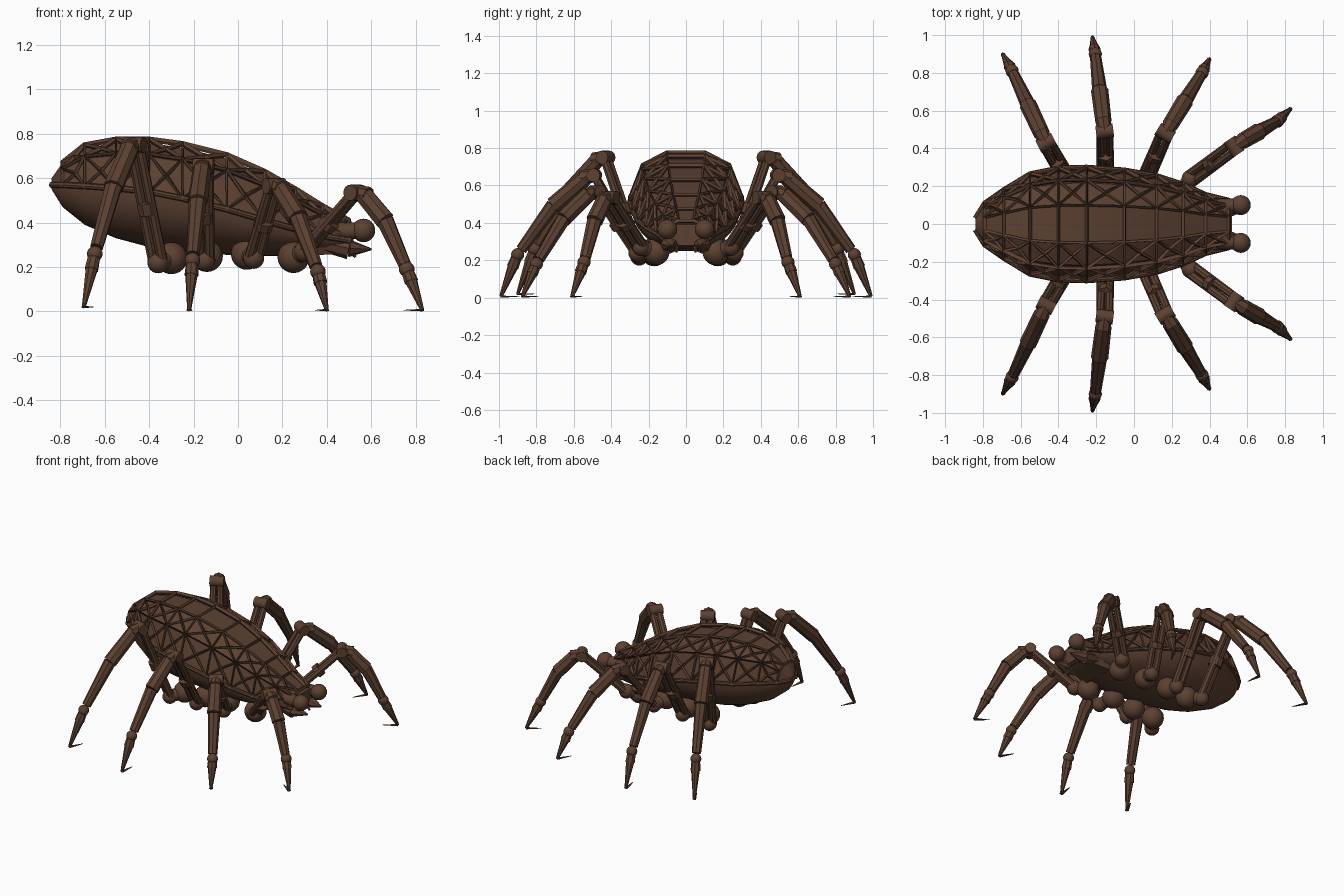
import bpy, bmesh, math
from mathutils import Vector, Matrix

if "Cube" in bpy.data.objects:
    bpy.data.objects.remove(bpy.data.objects["Cube"])

BROWN = bpy.data.materials.new("dark brown")
BROWN.diffuse_color = (0.107, 0.052, 0.031, 1)
BROWN.use_nodes = True
BROWN.node_tree.nodes["Principled BSDF"].inputs["Base Color"].default_value = BROWN.diffuse_color


def finish(bm, name, smooth=None):
    """Turn a bmesh into a named object; smooth is the sharp-edge angle."""
    bmesh.ops.recalc_face_normals(bm, faces=bm.faces)
    me = bpy.data.meshes.new(name)
    bm.to_mesh(me)
    bm.free()
    me.materials.append(BROWN)
    ob = bpy.data.objects.new(name, me)
    bpy.context.collection.objects.link(ob)
    if smooth:
        bpy.ops.object.select_all(action='DESELECT')
        ob.select_set(True)
        bpy.context.view_layer.objects.active = ob
        bpy.ops.object.shade_smooth_by_angle(angle=math.radians(smooth))
    return ob


def rod(bm, a, b, r1, r2, sides=10, up=(0, 0, 1), flat=1.0):
    """Tapered rod from a to b; flat squashes it across one direction."""
    a, b = Vector(a), Vector(b)
    d = (b - a).normalized()
    x = Vector(up).cross(d).normalized()
    rot = Matrix((x, d.cross(x), d)).transposed().to_4x4()
    m = Matrix.Translation((a + b) / 2) @ rot @ Matrix.Diagonal((1, flat, 1, 1))
    if sides == 4:
        m = m @ Matrix.Rotation(math.pi / 4, 4, 'Z')
    bmesh.ops.create_cone(bm, cap_ends=True, segments=sides, radius1=r1, radius2=r2,
                          depth=(b - a).length, matrix=m)


def ball(bm, p, r, scale=(1, 1, 1)):
    bmesh.ops.create_uvsphere(bm, u_segments=20, v_segments=12, radius=r,
                              matrix=Matrix.Translation(p) @ Matrix.Diagonal((*scale, 1)))


def loft(bm, rings, caps=True, closed=False):
    vs = [[bm.verts.new(p) for p in r] for r in rings]
    n = len(vs[0])
    out = []
    for a, b in zip(vs, vs[1:]):
        for i in range(n if closed else n - 1):
            j = (i + 1) % n
            out.append((i, bm.faces.new((a[i], a[j], b[j], b[i]))))
    if caps:
        bm.faces.new(vs[0])
        bm.faces.new(vs[-1])
    return out


# body stations: x, half width, top z, rim z, bottom z
BODY = [(-.84, .03, .60, .57, .55), (-.79, .11, .67, .57, .47), (-.69, .18, .75, .565, .39),
        (-.55, .265, .775, .555, .33), (-.40, .295, .775, .54, .29), (-.25, .30, .755, .51, .27),
        (-.05, .285, .705, .46, .255), (.12, .255, .63, .41, .25), (.26, .21, .55, .37, .25),
        (.38, .155, .475, .34, .26), (.50, .125, .41, .32, .27)]


def upper(st, k=1.0):
    x, w, zt, zr, _ = st
    half = [(1, 0), (.78, .72), (.34, 1)]
    pts = half + [(-y, z) for y, z in reversed(half)]
    return [(x, y * w * k, zr + z * (zt - zr) * k) for y, z in pts]


def lower(st):
    x, w, _, zr, zb = st
    return [(x, w * math.cos(t), zr - (zr - zb) * math.sin(t))
            for t in (math.pi * i / 16 for i in range(17))]


# inner upper shell behind the lattice
bm = bmesh.new()
loft(bm, [upper(s, 1.0 if i < 2 else .93) for i, s in enumerate(BODY)], closed=True)
finish(bm, "upper_shell", 20)

# smooth belly hull
bm = bmesh.new()
loft(bm, [lower(s) for s in BODY], closed=True)
finish(bm, "belly_hull", 50)

# lattice: plain panels on the top row, crossed panels on the sides
bm = bmesh.new()
faces = loft(bm, [upper(s) for s in BODY[1:]], caps=False)
bmesh.ops.poke(bm, faces=[f for i, f in faces if i != 2])
lat = finish(bm, "truss_lattice")
wire = lat.modifiers.new("struts", 'WIREFRAME')
wire.thickness = .026
wire.use_even_offset = False
wire.use_boundary = True

# rim rail along the seam
bm = bmesh.new()
for s in (1, -1):
    for a, b in zip(BODY, BODY[1:]):
        rod(bm, (a[0], s * a[1], a[3]), (b[0], s * b[1], b[3]), .014, .014, 8)
        ball(bm, (b[0], s * b[1], b[3]), .0145)
finish(bm, "rim_rail", 40)

# head block with eyes, jaw plates and fangs
bm = bmesh.new()
loft(bm, [[(x, y * w, z) for y, z in ((1, zm), (.7, zt), (-.7, zt), (-1, zm), (-.7, zb), (.7, zb))]
          for x, w, zt, zm, zb in ((.30, .16, .46, .36, .25), (.46, .135, .41, .34, .26),
                                   (.52, .10, .39, .33, .28))], closed=True)
finish(bm, "head")
for s, side in ((1, "left"), (-1, "right")):
    bm = bmesh.new()
    ball(bm, (.565, s * .10, .365), .053)
    rod(bm, (.44, s * .09, .36), (.55, s * .10, .365), .045, .035, 14)
    finish(bm, side + "_eye", 40)
    bm = bmesh.new()
    rod(bm, (.40, s * .085, .305), (.50, s * .085, .285), .04, .05, 8)
    rod(bm, (.50, s * .085, .285), (.60, s * .075, .28), .05, .006, 8, flat=.8)
    rod(bm, (.48, s * .05, .30), (.53, s * .05, .245), .018, .006, 6)
    finish(bm, side + "_jaw")

# legs: hip ball, femur foot, knee, ankle, tip
LEGS = [("front", (.25, .16, .245), (.30, .24, .27), (.53, .41, .535), (.76, .545, .19), (.83, .61, .006)),
        ("mid_front", (.04, .16, .26), (.07, .26, .24), (.165, .48, .565), (.36, .80, .18), (.40, .875, .006)),
        ("mid_back", (-.14, .17, .25), (-.15, .25, .23), (-.155, .49, .655), (-.205, .90, .23), (-.22, .99, .006)),
        ("back", (-.30, .17, .24), (-.36, .25, .22), (-.465, .43, .75), (-.645, .81, .26), (-.695, .90, .02))]

for name, *pts in LEGS:
    for s, side in ((1, "left"), (-1, "right")):
        hip, foot, knee, ankle, tip = [Vector((p[0], s * p[1], p[2])) for p in pts]
        out = Vector((tip.x - knee.x, tip.y - knee.y, 0)).normalized()
        axis = out.cross(Vector((0, 0, 1)))
        bm = bmesh.new()
        # hip
        ball(bm, hip, .072)
        rod(bm, hip, foot, .045, .04, 12)
        ball(bm, foot, .048)
        # twin-rod femur with a collar
        for k in (-1, 1):
            o = axis * (.023 * k)
            rod(bm, foot + o, knee + o, .024, .022, 8)
        rod(bm, foot.lerp(knee, .42), foot.lerp(knee, .52), .045, .045, 8, up=out)
        # knee hinge
        rod(bm, knee - axis * .046, knee + axis * .046, .036, .036, 16, up=out)
        # bent tibia
        mid = knee.lerp(ankle, .45) + out * .035 + Vector((0, 0, .03))
        start = knee + out * .07 - Vector((0, 0, .015))
        rod(bm, knee, start, .036, .042, 8, up=axis)
        rod(bm, start - out * .02, mid, .043, .046, 8, up=axis)
        rod(bm, mid, mid.lerp(ankle, .9), .040, .030, 8, up=axis)
        # ankle, claw and inward toe
        ball(bm, ankle, .035)
        rod(bm, ankle, ankle.lerp(tip, .3), .028, .032, 8, up=axis)
        rod(bm, ankle.lerp(tip, .3), tip, .028, .009, 8, up=axis)
        rod(bm, tip, tip - out * .10, .014, .003, 6, flat=.4)
        finish(bm, f"{side}_{name}_leg", 35)
